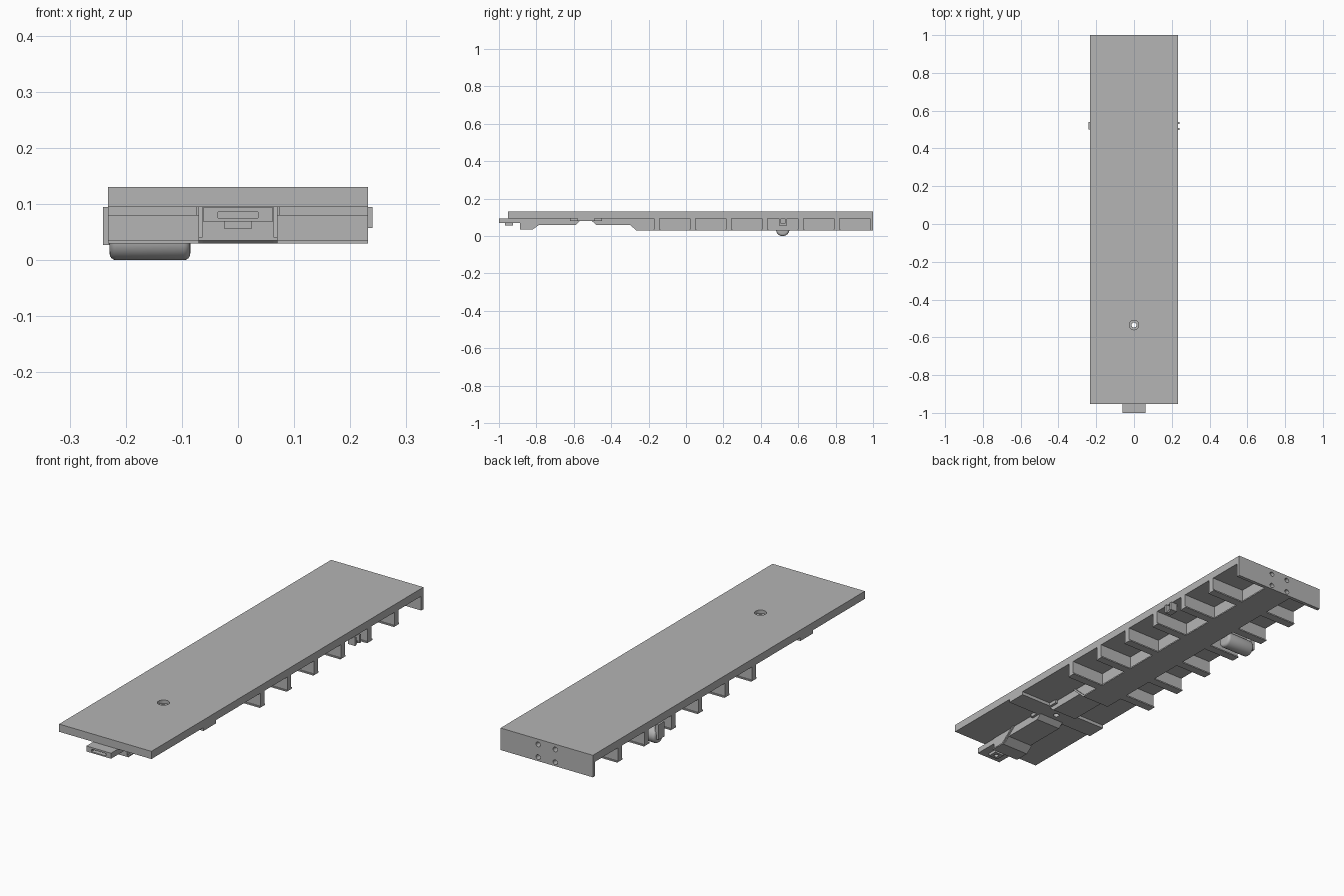
import bpy, bmesh, math
from mathutils import Matrix

cube = bpy.data.objects.get("Cube")
if cube:
    bpy.data.objects.remove(cube)

grey = bpy.data.materials.new("plain grey")
grey.use_nodes = True
COLOUR = (0.46, 0.46, 0.46, 1)
grey.diffuse_color = COLOUR
grey.node_tree.nodes["Principled BSDF"].inputs["Base Color"].default_value = COLOUR


def add(name, bm):
    bmesh.ops.recalc_face_normals(bm, faces=bm.faces)
    mesh = bpy.data.meshes.new(name)
    bm.to_mesh(mesh)
    bm.free()
    mesh.materials.append(grey)
    ob = bpy.data.objects.new(name, mesh)
    bpy.context.collection.objects.link(ob)
    return ob


def box(name, x, y, z):
    bm = bmesh.new()
    bmesh.ops.create_cube(bm, size=1)
    for v in bm.verts:
        v.co = [lo + (hi - lo) * (c + 0.5) for c, (lo, hi) in zip(v.co, (x, y, z))]
    return add(name, bm)


def side_profile(name, points, half):
    """Extrude a (y, z) outline across the width."""
    bm = bmesh.new()
    face = bm.faces.new([bm.verts.new((-half, y, z)) for y, z in points])
    out = bmesh.ops.extrude_face_region(bm, geom=[face])
    verts = [g for g in out["geom"] if isinstance(g, bmesh.types.BMVert)]
    bmesh.ops.translate(bm, verts=verts, vec=(2 * half, 0, 0))
    return add(name, bm)


def cylinder(name, axis, centre, radius, length, sides=32):
    turn = {"x": Matrix.Rotation(math.pi / 2, 4, "Y"),
            "y": Matrix.Rotation(math.pi / 2, 4, "X"), "z": Matrix()}[axis]
    bm = bmesh.new()
    bmesh.ops.create_cone(bm, cap_ends=True, segments=sides, radius1=radius,
                          radius2=radius, depth=length,
                          matrix=Matrix.Translation(centre) @ turn)
    return add(name, bm)


def cut(target, cutter):
    cutter.hide_render = True
    cutter.hide_set(True)
    mod = target.modifiers.new("hole", "BOOLEAN")
    mod.operation = "DIFFERENCE"
    mod.object = cutter
    mod.solver = "EXACT"
    bpy.context.view_layer.objects.active = target
    bpy.ops.object.modifier_apply(modifier=mod.name)
    bpy.data.objects.remove(cutter)


W, DECK, TOP, LOW = 0.232, 0.095, 0.13, 0.03
PIVOT = -0.535

# Deck slab and rear end wall
deck = box("deck", (-W, W), (-0.953, 1), (DECK, TOP))
wall = box("end_wall", (-W, W), (0.984, 1), (LOW, DECK + 0.03))

# Centre sill, arched over the wheel truck
sill = side_profile("centre_sill", [
    (-0.888, 0.097), (-0.888, 0.035), (-0.82, 0.035), (-0.785, 0.06),
    (-0.59, 0.06), (-0.565, 0.082), (-0.505, 0.082), (-0.48, 0.06),
    (-0.3, 0.06), (-0.265, LOW), (0.99, LOW), (0.99, 0.097)], 0.063)

# Slightly wider sill flanges
box("sill_flange", (-0.07, 0.07), (-0.265, 0.99), (LOW, LOW + 0.006))
box("front_sill_flange", (-0.07, 0.07), (-0.888, -0.82), (0.035, 0.041))
side_profile("front_slope_flange", [(-0.82, 0.035), (-0.745, DECK),
                                    (-0.757, DECK), (-0.832, 0.035)], 0.07)
side_profile("rear_slope_flange", [(-0.335, DECK), (-0.265, LOW),
                                   (-0.253, LOW), (-0.323, DECK)], 0.07)

# Bolster across the truck pivot
bolster = box("bolster", (-W, W), (-0.58, -0.49), (0.08, 0.097))
pad = box("bolster_pad", (-0.075, 0.075), (-0.62, -0.45), (0.08, 0.096))

# Outrigger ribs with feet
for i in range(6):
    y = -0.156 + i * 0.1925
    for side, lo, hi in (("left", 0.06, W), ("right", -W, -0.06)):
        box(f"{side}_rib_{i + 1}", (lo, hi), (y - 0.014, y + 0.014), (LOW, 0.097))
        box(f"{side}_rib_foot_{i + 1}", (lo, hi), (y - 0.019, y + 0.019), (LOW, LOW + 0.006))

# Pivot hole with a countersink
for part in (deck, sill, bolster, pad):
    cut(part, cylinder("pivot_cutter", "z", (0, PIVOT, 0.09), 0.013, 0.2))
cut(deck, cylinder("countersink_cutter", "z", (0, PIVOT, TOP), 0.025, 0.03))

# Four sockets in the end wall
for x in (-0.043, 0.043):
    for z in (0.048, 0.106):
        for part in (deck, wall, sill):
            cut(part, cylinder("socket_cutter", "y", (x, 1, z), 0.011, 0.06, 20))

# Coupler pocket at the front
pocket = box("coupler_pocket", (-0.062, 0.062), (-1, -0.88), (0.069, 0.094))
cut(pocket, box("slot_cutter", (-0.036, 0.036), (-1.05, -0.9), (0.075, 0.086)))
lid = box("coupler_lid", (-0.024, 0.024), (-0.968, -0.925), (0.056, 0.07))
for part in (pocket, lid):
    cut(part, cylinder("screw_cutter", "z", (0, -0.947, 0.05), 0.01, 0.06, 20))

# Air tank slung under the right side
tank = cylinder("air_tank", "x", (-0.157, 0.517, 0.036), 0.036, 0.144, 40)
bevel = tank.modifiers.new("round_ends", "BEVEL")
bevel.width = 0.012
bevel.segments = 4
bevel.limit_method = "ANGLE"
bpy.context.view_layer.objects.active = tank
tank.select_set(True)
bpy.ops.object.modifier_apply(modifier=bevel.name)
bpy.ops.object.shade_smooth_by_angle()
tank.select_set(False)
box("tank_hanger", (-0.2, -0.115), (0.5, 0.534), (0.05, 0.097))

# Side brackets
box("right_bracket", (-0.241, -0.222), (0.5, 0.54), (0.027, DECK))
for y in (0.497, 0.53):
    box("left_bracket_cheek", (0.205, 0.24), (y, y + 0.01), (0.057, DECK))
box("left_bracket_base", (0.205, 0.232), (0.497, 0.54), (0.057, 0.066))
